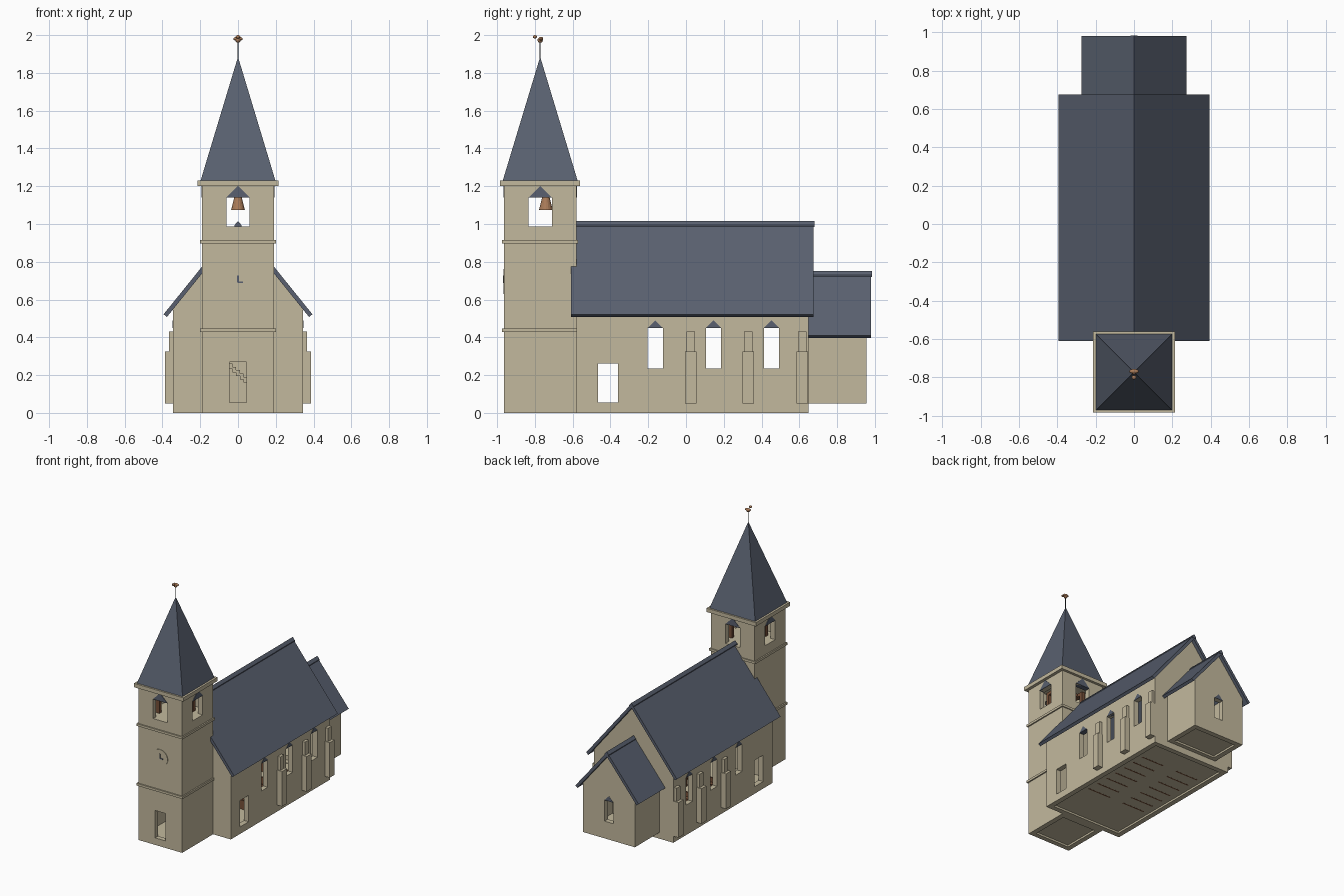
import bpy, bmesh, math
from mathutils import Matrix

if "Cube" in bpy.data.objects:
    bpy.data.objects.remove(bpy.data.objects["Cube"], do_unlink=True)


def material(name, rgb):
    m = bpy.data.materials.new(name)
    m.use_nodes = True
    m.diffuse_color = (*rgb, 1)
    m.node_tree.nodes["Principled BSDF"].inputs["Base Color"].default_value = (*rgb, 1)
    return m


STONE = material("beige stone", (0.545, 0.485, 0.34))
SLATE = material("blue grey slate", (0.10, 0.118, 0.16))
BRONZE = material("bronze", (0.40, 0.20, 0.10))
WOOD = material("brown wood", (0.18, 0.08, 0.04))
IRON = material("dark iron", (0.04, 0.045, 0.055))


def finish(name, bm, mat):
    bmesh.ops.recalc_face_normals(bm, faces=bm.faces)
    mesh = bpy.data.meshes.new(name)
    bm.to_mesh(mesh)
    bm.free()
    mesh.materials.append(mat)
    ob = bpy.data.objects.new(name, mesh)
    bpy.context.collection.objects.link(ob)
    return ob


def prism(name, points, start, end, mat=STONE, axis="y"):
    """Extrude a (horizontal, z) outline along the x or y axis."""
    bm = bmesh.new()
    place = (lambda h, z, d: (h, d, z)) if axis == "y" else (lambda h, z, d: (d, h, z))
    rings = [[bm.verts.new(place(h, z, d)) for h, z in points] for d in (start, end)]
    for ring in rings:
        bm.faces.new(ring)
    for i in range(len(points)):
        j = (i + 1) % len(points)
        bm.faces.new((rings[0][i], rings[0][j], rings[1][j], rings[1][i]))
    return finish(name, bm, mat)


def box(name, x, y, z, mat=STONE):
    return prism(name, [(x[0], z[0]), (x[1], z[0]), (x[1], z[1]), (x[0], z[1])], *y, mat)


def cone(name, r1, r2, z0, z1, x, y, mat, sides=16, turn=0):
    bm = bmesh.new()
    bmesh.ops.create_cone(bm, cap_ends=True, segments=sides, radius1=r1, radius2=r2, depth=z1 - z0,
                          matrix=Matrix.Translation((x, y, (z0 + z1) / 2)) @ Matrix.Rotation(turn, 4, "Z"))
    return finish(name, bm, mat)


def ball(name, centre, size, mat):
    bm = bmesh.new()
    bmesh.ops.create_uvsphere(bm, u_segments=12, v_segments=8, radius=1,
                              matrix=Matrix.Translation(centre) @ Matrix.Diagonal((*size, 1)))
    return finish(name, bm, mat)


def cut(target, *cutters):
    for cutter in cutters:
        cutter.hide_render = True
        mod = target.modifiers.new("opening", "BOOLEAN")
        mod.operation, mod.solver, mod.object = "DIFFERENCE", "EXACT", cutter
        bpy.context.view_layer.objects.active = target
        bpy.ops.object.modifier_apply(modifier=mod.name)
        bpy.data.objects.remove(cutter, do_unlink=True)


def gable(half, base, eave, ridge):
    return [(-half, base), (half, base), (half, eave), (0, ridge), (-half, eave)]


def window_head(name, mid, half, z, start, end, axis):
    prism(name, [(mid - half, z), (mid + half, z), (mid, z + half)], start, end, SLATE, axis)


def roof(name, half, eave, ridge, y0, y1):
    side = [(half, eave), (half - 0.018, eave - 0.014)]
    left = [(-x, z) for x, z in reversed(side)]
    prism(name, [(0, ridge)] + side + [(0, ridge - 0.036)] + left, y0, y1, SLATE)
    prism(name + "_ridge_cap", gable(0.018, ridge - 0.026, ridge - 0.016, ridge + 0.006),
          y0, y1 + 0.004, SLATE)


# Tower shell with two chambers, entrance and belfry openings
TY = -0.772
tower = box("tower_walls", (-0.19, 0.19), (-0.963, -0.58), (0, 1.22))
cut(tower,
    box("c", (-0.15, 0.15), (-0.925, -0.62), (0.05, 0.95)),
    box("c", (-0.15, 0.15), (-0.925, -0.62), (0.985, 1.2)),
    box("c", (-0.15, 0.15), (-0.925, -0.62), (-0.1, 0.015)),
    box("c", (-0.045, 0.045), (-1.1, -0.9), (0.055, 0.27)),
    box("c", (-0.062, 0.062), (-1.1, -0.4), (0.986, 1.14)),
    box("c", (-0.4, 0.4), (TY - 0.062, TY + 0.062), (0.986, 1.14)))
for z in (0.437, 0.905):
    band = box("string_course", (-0.2, 0.2), (-0.973, -0.572), (z - 0.009, z + 0.009))
    cut(band, box("c", (-0.17, 0.17), (-0.94, -0.6), (0, 2)))
box("tower_cornice", (-0.214, 0.214), (-0.984, -0.56), (1.2, 1.23))
for s in (-1, 1):
    window_head("belfry_head_side", TY, 0.062, 1.14, s * 0.15, s * 0.194, "x")
    mid = TY + s * 0.1915
    window_head("belfry_head_end", 0, 0.062, 1.14, mid - s * 0.04, mid + s * 0.003, "y")

# Spire and weather vane
cone("spire", 0.198 * math.sqrt(2), 0, 1.23, 1.885, 0, TY, SLATE, 4, math.pi / 4)
cone("vane_rod", 0.003, 0.003, 1.86, 1.97, 0, TY, IRON, 8)
ball("vane_ball", (0, TY, 1.973), (0.014, 0.014, 0.014), BRONZE)
ball("vane_body", (0, TY + 0.004, 1.98), (0.025, 0.012, 0.011), BRONZE)
ball("vane_head", (0, TY - 0.028, 1.991), (0.012, 0.011, 0.009), BRONZE)

# Bell hung in a timber frame
cone("bell", 0.036, 0.02, 1.075, 1.14, 0, -0.742, BRONZE)
box("bell_beam", (-0.11, 0.11), (-0.757, -0.727), (1.14, 1.165), WOOD)
for s in (-1, 1):
    x = s * 0.09
    for y in (TY - 0.08, TY + 0.08):
        box("bell_frame_post", (x - 0.014, x + 0.014), (y - 0.014, y + 0.014), (0.985, 1.165), WOOD)
    box("bell_frame_rail", (x - 0.014, x + 0.014), (TY - 0.094, TY + 0.094), (1.14, 1.165), WOOD)

# Clock plate with hands
clock = cone("clock_face", 0.066, 0.066, -0.004, 0.004, 0, 0, STONE, 32)
clock.rotation_euler.x = math.pi / 2
clock.location = (0, -0.963, 0.695)
box("clock_minute_hand", (-0.004, 0.004), (-0.97, -0.966), (0.69, 0.728), SLATE)
box("clock_hour_hand", (0, 0.026), (-0.97, -0.966), (0.688, 0.696), SLATE)

# Stair climbing the inside of the tower
for i in range(15):
    x, z = 0.14 - 0.02 * i, 0.1 + 0.018 * i
    box("tower_stair_step", (x - 0.01, x + 0.01), (-0.72, -0.62), (z - 0.03, z))

# Nave shell, open to the roof, with side windows and doors
WINDOWS = (-0.163, 0.145, 0.452)
nave = prism("nave_walls", gable(0.344, 0, 0.55, 0.976), -0.58, 0.648)
cut(nave,
    box("c", (-0.304, 0.304), (-0.54, 0.608), (0.05, 1.1)),
    box("c", (-0.304, 0.304), (-0.54, 0.608), (-0.1, 0.015)),
    box("c", (-0.5, 0.5), (-0.465, -0.36), (0.055, 0.262)),
    box("c", (-0.12, 0.12), (0.58, 0.7), (0.055, 0.35)),
    *[box("c", (-0.5, 0.5), (y - 0.04, y + 0.04), (0.235, 0.45)) for y in WINDOWS])
for s in (-1, 1):
    for y in WINDOWS:
        window_head("nave_window_head", y, 0.04, 0.45, s * 0.305, s * 0.346, "x")
    # Stepped buttresses
    for y in (0.025, 0.33, 0.615):
        for reach, half, z0, z1 in ((0.386, 0.03, 0.05, 0.325), (0.366, 0.023, 0.325, 0.43)):
            box("buttress", sorted((s * 0.335, s * reach)), (y - half, y + half), (z0, z1))
    # Pews
    for row in range(7):
        y = -0.2 + row * 0.1
        span = sorted((s * 0.06, s * 0.26))
        box("pew_back", span, (y - 0.006, y + 0.006), (0.0145, 0.12), WOOD)
        box("pew_seat", span, (y, y + 0.045), (0.075, 0.085), WOOD)
roof("nave_roof", 0.394, 0.522, 1.01, -0.61, 0.675)

# Chancel, open to its roof, with an end window
chancel = prism("chancel_walls", gable(0.225, 0.05, 0.438, 0.711), 0.648, 0.955)
cut(chancel,
    box("c", (-0.185, 0.185), (0.6, 0.915), (0.09, 0.9)),
    box("c", (-0.185, 0.185), (0.68, 0.915), (0, 0.065)),
    box("c", (-0.038, 0.038), (0.85, 1.1), (0.185, 0.35)))
window_head("chancel_window_head", 0, 0.04, 0.35, 0.915, 0.9558, "y")
roof("chancel_roof", 0.275, 0.411, 0.745, 0.645, 0.98)
